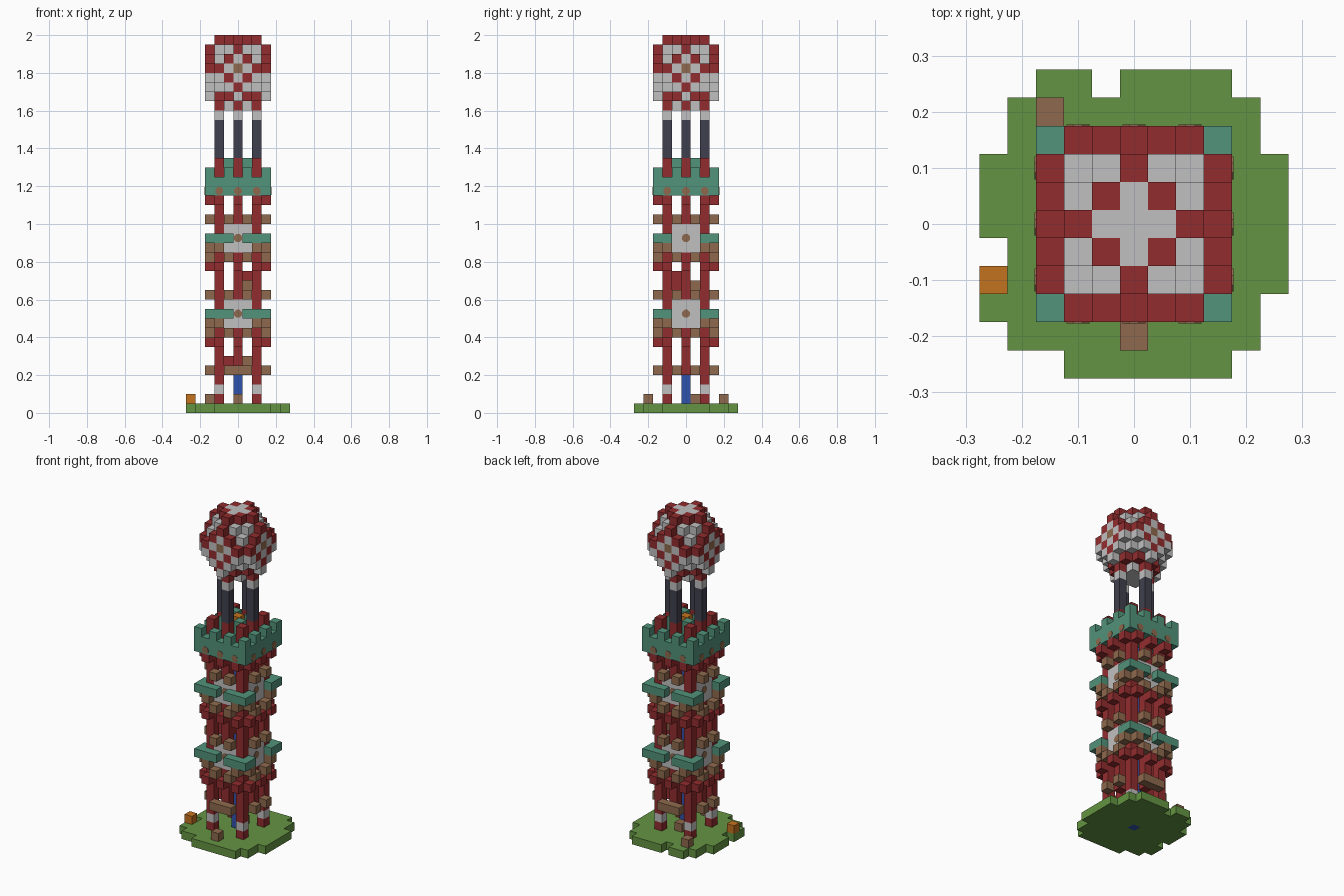
import bpy, bmesh
from math import pi
from mathutils import Vector, Matrix

if "Cube" in bpy.data.objects:
    bpy.data.objects.remove(bpy.data.objects["Cube"], do_unlink=True)

V = 0.05  # block size


def make_material(name, rgb):
    lin = [((c / 255 + 0.055) / 1.055) ** 2.4 for c in rgb] + [1]
    m = bpy.data.materials.new(name)
    m.use_nodes = True
    m.diffuse_color = lin
    m.node_tree.nodes["Principled BSDF"].inputs["Base Color"].default_value = lin
    return m


COLORS = {"grass green": (100, 148, 66), "brick red": (146, 44, 46),
          "pale grey": (192, 192, 192), "copper teal": (82, 147, 123),
          "wood brown": (143, 106, 78), "orange": (196, 114, 32),
          "slate": (64, 64, 78), "blue": (48, 82, 172)}
MATS = {n: make_material(n, c) for n, c in COLORS.items()}
GREEN, RED, GREY, TEAL, BROWN, ORANGE, SLATE, BLUE = COLORS

blocks = {}  # cell -> (part, colour)


def put(part, color, xs, ys, zs):
    for i in xs:
        for j in ys:
            for k in zs:
                blocks[i, j, k] = (part, color)


def ring(part, color, level, mids, sides=None):
    """Blocks on the outer square; mids are the allowed distances from each side's middle."""
    for a in range(-3, 4):
        for s in (-3, 3):
            if abs(a) in mids:
                put(part, color, [a], [s], [level])
            if abs(a) in (sides or mids):
                put(part, color, [s], [a], [level])


# Grass base with an uneven rim
full = range(-4, 5)
put("grass_base", GREEN, full, full, [0])
put("grass_base", GREEN, [5], range(-2, 3), [0])
put("grass_base", GREEN, [-5], [-3, -2, 0, 1, 2], [0])
put("grass_base", GREEN, [-3, -2, 0, 1, 2, 3], [5], [0])
put("grass_base", GREEN, range(-2, 4), [-5], [0])
put("pumpkin_block", ORANGE, [-5], [-2], [1])
for i, j in ((0, -4), (-3, 4), (0, 1)):
    put("loose_crates", BROWN, [i], [j], [1])

# Shaft: core, corner posts and middle posts
put("core", BLUE, [0], [0], range(0, 24))
put("corner_posts", RED, (-2, 2), (-2, 2), range(1, 27))
put("corner_posts", GREY, (-2, 2), (-2, 2), [2])
for s in (-2, 2):
    for xs, ys in (([0], [s]), ([s], [0])):
        put("middle_posts", RED, xs, ys, range(4, 27))
        put("upper_pillars", SLATE, xs, ys, range(27, 31))
        put("upper_pillars", GREY, xs, ys, [31])

# Two balcony tiers with panels, brackets and broken eaves
for k in (4, 12, 20):
    ring("wood_brackets", BROWN, k, (1,))
put("wood_brackets", BROWN, [0], (-3, 3), [4])
for k in (7, 15, 22):
    ring("red_corbels", RED, k, (0, 2))
for k in (8, 16):
    ring("wood_brackets", BROWN, k, (1,))
    ring("wood_brackets", BROWN, k + 1, (2,))
    ring("teal_eaves", TEAL, k + 2, (1, 2, 3), (2, 3))
    for s in (-2, 2):
        put("wall_panels", GREY, range(-1, 2), [s], range(k + 1, k + 4))
        put("wall_panels", GREY, [s], range(-1, 2), range(k + 1, k + 4))

# Steps inside the shaft
for c, cell in ((RED, (-1, 0, 5)), (BROWN, (1, 0, 5)), (BROWN, (1, 1, 13)),
                (RED, (0, -1, 13)), (RED, (0, -1, 14)), (RED, (1, 0, 14))):
    put("inner_steps", c, *[[v] for v in cell])

# Battlement platform
put("platform", TEAL, range(-3, 4), range(-3, 4), (23, 24))
ring("battlements", TEAL, 25, (1, 3))
put("roof_room", TEAL, (-1, 1), (-1, 1), (25, 26))
put("roof_room", ORANGE, [0], [0], (25, 26))


def ball_color(a, b, k):
    """Stripes along the main planes, spots near face centres, a lower band."""
    lo, hi = sorted((a, b))
    if k == 36 and (lo, hi) == (0, 3):
        return BROWN
    if k == 36 and (lo, hi) == (2, 3):
        return RED
    if lo == 0 and (k, hi) in ((39, 2), (38, 3), (34, 3), (32, 2)):
        return RED
    if (lo, hi) == (1, 1) and k == 39:
        return RED
    if (lo, hi) == (1, 3) and k in (35, 37):
        return RED
    if k == 33 and lo == 1 and hi == 2:
        return RED
    return GREY


# Stepped ball
for k in range(32, 40):
    d = max(k - 36, 35 - k)
    for i in range(-3, 4):
        for j in range(-3, 4):
            if abs(i) + abs(j) + d <= 5:
                put("ball", ball_color(abs(i), abs(j), k), [i], [j], [k])

# Turn the blocks into one mesh per part, outer faces only
DIRS = [Vector(d) for d in ((1, 0, 0), (-1, 0, 0), (0, 1, 0),
                            (0, -1, 0), (0, 0, 1), (0, 0, -1))]


def finish(bm, name, colors):
    me = bpy.data.meshes.new(name)
    bm.to_mesh(me)
    bm.free()
    for c in colors:
        me.materials.append(MATS[c])
    ob = bpy.data.objects.new(name, me)
    bpy.context.collection.objects.link(ob)


for part in dict.fromkeys(p for p, c in blocks.values()):
    bm = bmesh.new()
    cells = {c: col for c, (p, col) in blocks.items() if p == part}
    colors = list(dict.fromkeys(cells.values()))
    for cell, color in cells.items():
        pos = Vector(cell)
        for n in DIRS:
            if tuple(int(v) for v in pos + n) in blocks:
                continue
            t = n.yzx
            b = n.cross(t)
            mid = pos + Vector((0, 0, 0.5)) + n / 2
            corners = [mid + (t * u + b * v) / 2
                       for u, v in ((-1, -1), (1, -1), (1, 1), (-1, 1))]
            f = bm.faces.new([bm.verts.new(c * V) for c in corners])
            f.material_index = colors.index(color)
    bmesh.ops.remove_doubles(bm, verts=bm.verts, dist=V / 100)
    finish(bm, part, colors)


# Round wooden studs set on all four sides
def studs(name, spots, depth, radius):
    bm = bmesh.new()
    for turn in range(4):
        for x, z in spots:
            m = (Matrix.Rotation(turn * pi / 2, 4, "Z")
                 @ Matrix.Translation((x * V, -depth * V, (z + 0.5) * V))
                 @ Matrix.Rotation(pi / 2, 4, "X") @ Matrix.Rotation(pi / 8, 4, "Z"))
            bmesh.ops.create_cone(bm, cap_ends=True, segments=8, radius1=radius,
                                  radius2=radius, depth=0.004, matrix=m)
    finish(bm, name, [BROWN])


studs("panel_studs", [(0, 10), (0, 18)], 2.5, 0.023)
studs("platform_studs", [(-2, 23), (0, 23), (2, 23)], 3.5, 0.022)
